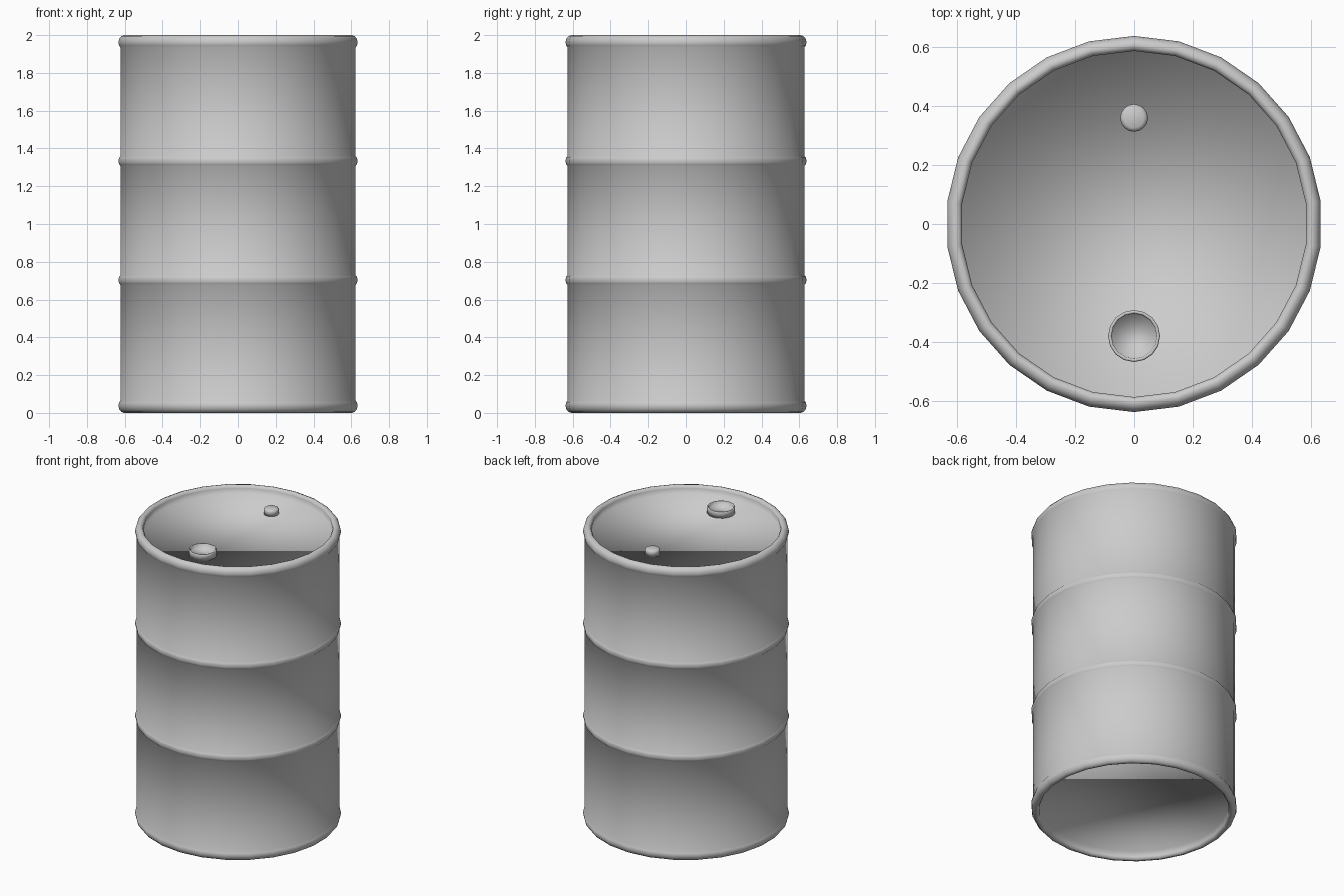
import bpy, bmesh, math

if "Cube" in bpy.data.objects:
    bpy.data.objects.remove(bpy.data.objects["Cube"])


def lathe(name, profile, sides, centre=(0, 0, 0), closed_ends=True):
    """Revolve (radius, z) points, listed bottom to top; cap both ends."""
    bm = bmesh.new()
    rings = []
    for r, z in profile:
        ring = []
        for i in range(sides):
            a = math.pi / 2 + 2 * math.pi * i / sides
            ring.append(bm.verts.new((r * math.cos(a), r * math.sin(a), z)))
        rings.append(ring)
    for low, high in zip(rings, rings[1:]):
        for i in range(sides):
            j = (i + 1) % sides
            bm.faces.new((low[i], low[j], high[j], high[i]))
    bm.faces.new(rings[0][::-1])
    bm.faces.new(rings[-1])
    for f in bm.faces:
        f.smooth = True
    mesh = bpy.data.meshes.new(name)
    bm.to_mesh(mesh)
    bm.free()
    obj = bpy.data.objects.new(name, mesh)
    obj.location = centre
    bpy.context.collection.objects.link(obj)
    return obj


BODY = 0.627
LID = 1.945

# Rolled rim, from the recessed lid edge outwards and down to the wall
top_rim = [(0.587, LID), (0.587, 1.982), (0.595, 1.996), (0.608, 2.0),
           (0.623, 1.994), (0.634, 1.98), (0.638, 1.962), (0.635, 1.946),
           (BODY, 1.934)]
bottom_rim = [(r, 2 - z) for r, z in top_rim]


# Rolling hoop pressed into the wall
def hoop(z):
    return [(BODY, z - 0.026), (0.634, z - 0.018), (0.637, z - 0.007),
            (0.637, z + 0.007), (0.634, z + 0.018), (BODY, z + 0.026)]


# Drum shell with recessed flat ends
lathe("drum_body", bottom_rim + hoop(0.703) + hoop(1.333) + top_rim[::-1], 26)

# Large filler cap with a shallow recess
lathe("large_bung", [(0.088, 0), (0.088, 0.036), (0.085, 0.041),
                     (0.080, 0.041), (0.077, 0.037), (0.074, 0.015)],
      16, (0, -0.38, LID))

# Small vent plug with a rounded top edge
lathe("small_bung", [(0.047, 0), (0.047, 0.028), (0.043, 0.036),
                     (0.034, 0.041)], 16, (0, 0.36, LID))
